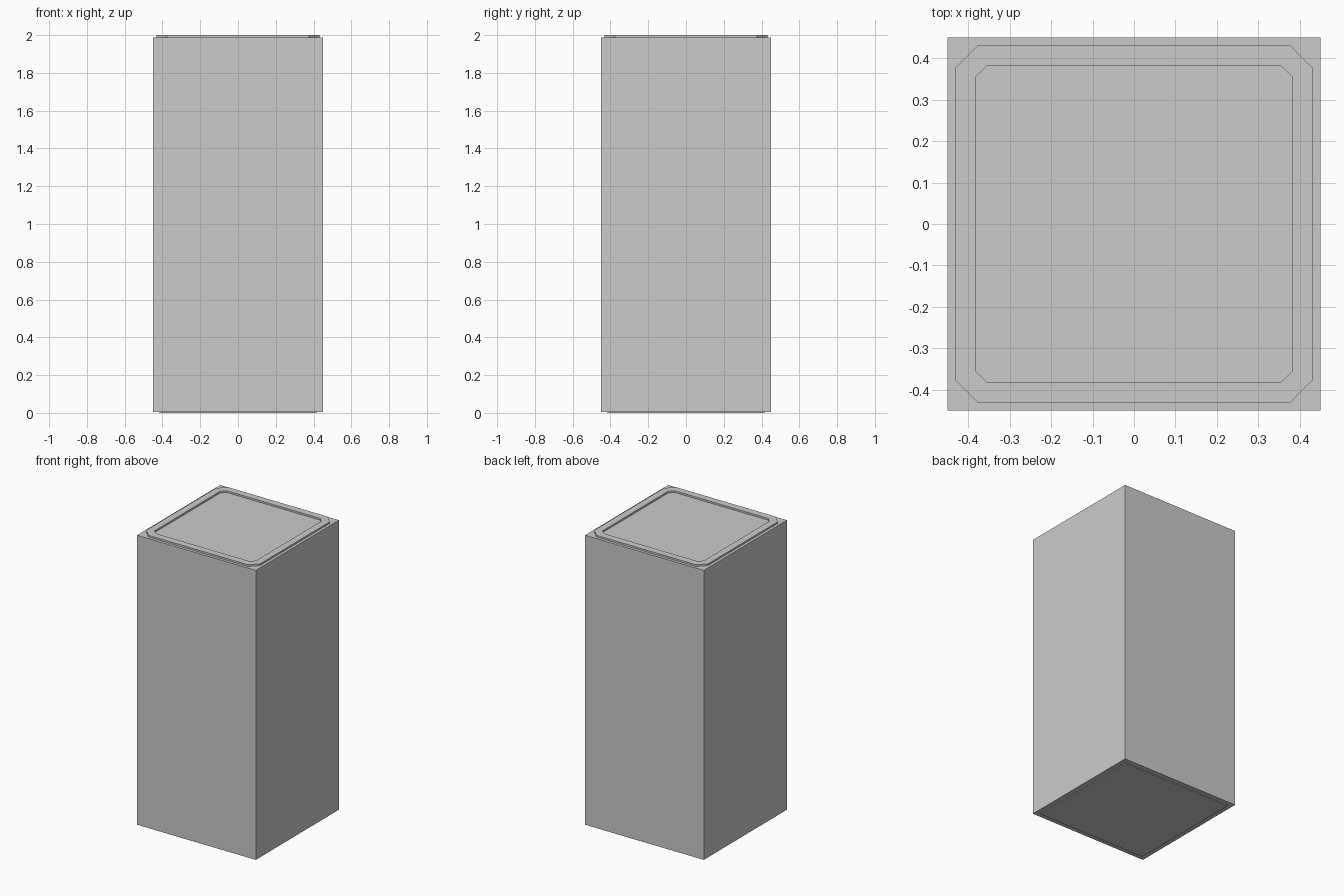
import bpy, bmesh

if "Cube" in bpy.data.objects:
    bpy.data.objects.remove(bpy.data.objects["Cube"])


def finish(name, bm):
    bmesh.ops.recalc_face_normals(bm, faces=bm.faces)
    me = bpy.data.meshes.new(name)
    bm.to_mesh(me)
    bm.free()
    ob = bpy.data.objects.new(name, me)
    bpy.context.collection.objects.link(ob)
    return ob


def block(name, half, z0, z1):
    bm = bmesh.new()
    bmesh.ops.create_cube(bm, size=1)
    for v in bm.verts:
        v.co = (v.co.x * 2 * half, v.co.y * 2 * half, z0 if v.co.z < 0 else z1)
    return finish(name, bm)


def octagon(half, cut):
    # square outline with chamfered corners, anticlockwise
    c = half - cut
    return [(half, -c), (half, c), (c, half), (-c, half),
            (-half, c), (-half, -c), (-c, -half), (c, -half)]


def ring(name, outer, inner, z0, z1):
    bm = bmesh.new()
    loops = [[bm.verts.new((x, y, z)) for x, y in pts]
             for pts, z in ((outer, z0), (outer, z1), (inner, z1), (inner, z0))]
    n = len(outer)
    for k in range(4):
        a, b = loops[k], loops[(k + 1) % 4]
        for i in range(n):
            j = (i + 1) % n
            bm.faces.new((a[i], a[j], b[j], b[i]))
    return finish(name, bm)


# Main square column
block("column_body", 0.45, 0.006, 1.988)

# Thin foot plate set in from the edges
block("foot_plate", 0.415, 0.0, 0.006)

# Raised rim with chamfered corners on the top face
ring("top_rim", octagon(0.431, 0.054), octagon(0.383, 0.029), 1.988, 2.0)
